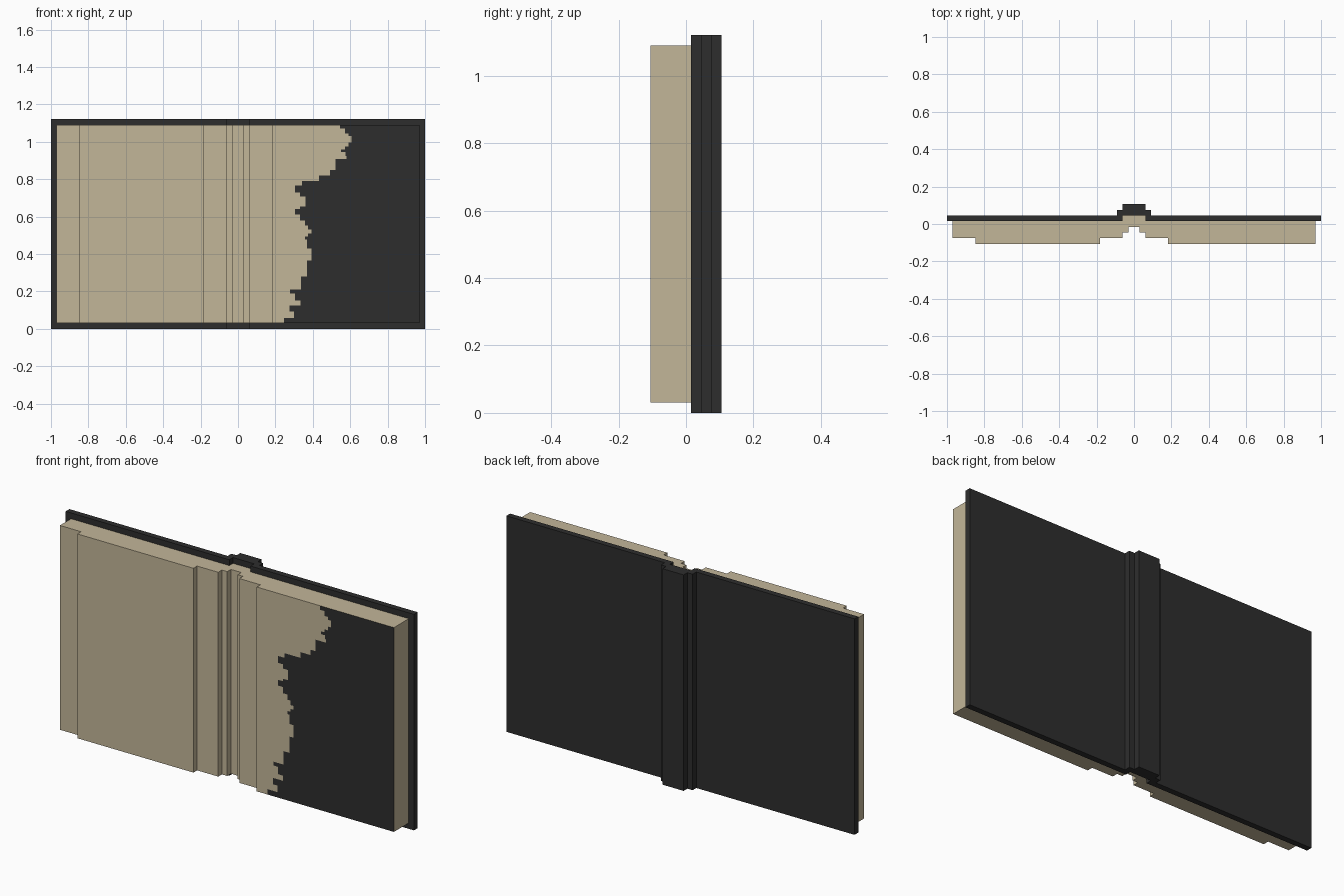
import bpy
import bmesh

cube = bpy.data.objects.get("Cube")
if cube:
    bpy.data.objects.remove(cube, do_unlink=True)

U = 1 / 33  # one grid step of the blocky design


def material(name, rgb):
    m = bpy.data.materials.new(name)
    m.use_nodes = True
    m.diffuse_color = (*rgb, 1)
    bsdf = m.node_tree.nodes["Principled BSDF"]
    bsdf.inputs["Base Color"].default_value = (*rgb, 1)
    bsdf.inputs["Roughness"].default_value = 0.9
    return m


PAPER = material("aged paper", (0.545, 0.468, 0.318))
DARK = material("charcoal", (0.027, 0.027, 0.027))


def add_object(name, bm, mats):
    mesh = bpy.data.meshes.new(name)
    bm.normal_update()
    bm.to_mesh(mesh)
    bm.free()
    for m in mats:
        mesh.materials.append(m)
    obj = bpy.data.objects.new(name, mesh)
    bpy.context.collection.objects.link(obj)
    return obj


def extrude_profile(name, profile, z0, z1, mat):
    """Extrude an (x, y) outline in grid steps upward from z0 to z1."""
    bm = bmesh.new()
    base = bm.faces.new([bm.verts.new((x * U, y * U, z0 * U)) for x, y in profile])
    top = bmesh.ops.extrude_face_region(bm, geom=[base], use_keep_orig=True)
    verts = [v for v in top["geom"] if isinstance(v, bmesh.types.BMVert)]
    bmesh.ops.translate(bm, verts=verts, vec=(0, 0, (z1 - z0) * U))
    bmesh.ops.recalc_face_normals(bm, faces=bm.faces)
    return add_object(name, bm, [mat])


# Cover: two boards joined by a stepped spine
half = [(2, 3.5), (2, 2.5), (3, 2.5), (3, 1.5), (33, 1.5), (33, 0.5), (2, 0.5), (2, 1.5)]
extrude_profile("cover", half + [(-x, y) for x, y in reversed(half)], 0, 37, DARK)

# Page block: stepped toward the central fold, with a root inside the spine
pages = [(-2, 1.5), (-2, 0.5), (-32, 0.5), (-32, -2.5), (-28, -2.5), (-28, -3.5),
         (-6, -3.5), (-6, -2.5), (-2, -2.5), (-2, -1.5), (-1, -1.5), (-1, -0.5),
         (1, -0.5), (1, -1.5), (2, -1.5), (2, -2.5), (32, -2.5), (32, 0.5),
         (2, 0.5), (2, 1.5)]
extrude_profile("pages", pages, 1, 36, PAPER)

# Top sheet of the right-hand pages: (upper z, x) steps of the ragged stain edge
steps = [(1.091, .545), (1.07, .572), (1.045, .592), (1.03, .608), (.995, .592),
         (.975, .572), (.96, .55), (.945, .575), (.925, .58), (.908, .52),
         (.848, .492), (.82, .433), (.79, .342), (.766, .305), (.73, .332),
         (.708, .36), (.655, .332), (.642, .305), (.612, .332), (.58, .358),
         (.553, .375), (.53, .393), (.51, .375), (.495, .358), (.478, .37),
         (.43, .393), (.365, .37), (.28, .337), (.21, .278), (.19, .305),
         (.152, .333), (.125, .275), (.092, .3), (.058, .245)]
z_low, z_high = U, 36 * U
y_front, y_back = -3.5 * U, -2.5 * U

bm = bmesh.new()


def point(x, z):
    return bm.verts.new((x, y_front, z))


edge = []
for i, (z, x) in enumerate(steps):
    z_next = steps[i + 1][0] if i + 1 < len(steps) else z_low
    edge += [point(x, z_high if i == 0 else z), point(x, z_next)]
plain = bm.faces.new(edge[::-1] + [point(6 * U, z_high), point(6 * U, z_low)])
stain = bm.faces.new(edge + [point(32 * U, z_low), point(32 * U, z_high)])
stain.material_index = 1
# Side walls take the colour of the front area they border
back = {v: bm.verts.new((v.co.x, y_back, v.co.z)) for v in list(bm.verts)}
for e in list(bm.edges):
    if len(e.link_faces) == 1:
        a, b = e.verts
        wall = bm.faces.new((a, b, back[b], back[a]))
        wall.material_index = e.link_faces[0].material_index
bmesh.ops.delete(bm, geom=[v for v in bm.verts if not v.link_faces], context="VERTS")
bmesh.ops.recalc_face_normals(bm, faces=bm.faces)
bm.normal_update()
if plain.normal.y > 0:
    bmesh.ops.reverse_faces(bm, faces=bm.faces)
add_object("stained_top_sheet", bm, [PAPER, DARK])
